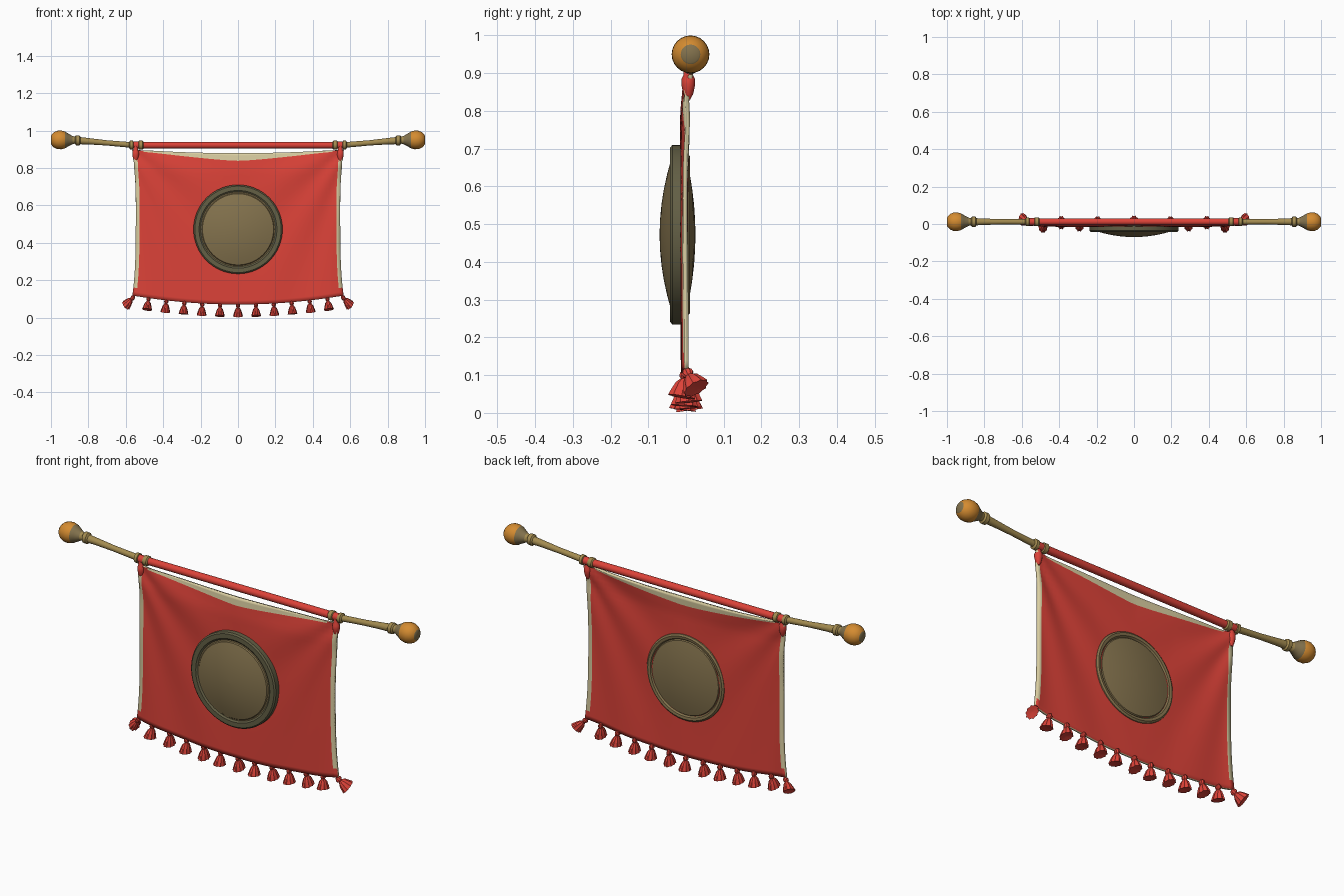
import bpy, bmesh, math
from mathutils import Matrix, Vector

if "Cube" in bpy.data.objects:
    bpy.data.objects.remove(bpy.data.objects["Cube"])


def mat(name, rgb):
    m = bpy.data.materials.new(name)
    m.diffuse_color = (*rgb, 1)
    m.use_nodes = True
    m.node_tree.nodes["Principled BSDF"].inputs["Base Color"].default_value = m.diffuse_color
    return m


RED = mat("red cloth", (0.72, 0.055, 0.04))
CREAM = mat("cream lining", (0.70, 0.62, 0.36))
GOLD = mat("dull gold", (0.37, 0.26, 0.08))
OLIVE = mat("olive bronze", (0.23, 0.17, 0.075))
DARK = mat("dark bronze", (0.125, 0.115, 0.06))
ORANGE = mat("orange", (0.66, 0.26, 0.03))


def finish(bm, name, mats, angle=40):
    me = bpy.data.meshes.new(name)
    bm.to_mesh(me)
    bm.free()
    for m in mats:
        me.materials.append(m)
    ob = bpy.data.objects.new(name, me)
    bpy.context.collection.objects.link(ob)
    bpy.ops.object.select_all(action='DESELECT')
    ob.select_set(True)
    bpy.context.view_layer.objects.active = ob
    bpy.ops.object.shade_smooth_by_angle(angle=math.radians(angle))
    return ob


def lathe(name, rings, mats, frame, seg=24, star=0.0, angle=40):
    """rings: (height, radius, sideways shift, material of the band that follows)."""
    bm = bmesh.new()
    loops = []
    for h, r, s, _ in rings:
        loop = []
        for i in range(seg):
            a = math.tau * i / seg
            q = r * (1 - star * (i % 2))
            loop.append(bm.verts.new((q * math.cos(a) + s, q * math.sin(a), h)))
        loops.append(loop)
    for (a, b), ring in zip(zip(loops, loops[1:]), rings):
        for i in range(seg):
            j = (i + 1) % seg
            bm.faces.new((a[i], a[j], b[j], b[i])).material_index = ring[3]
    bm.faces.new(loops[0][::-1]).material_index = rings[0][3]
    bm.faces.new(loops[-1]).material_index = rings[-1][3]
    bm.transform(frame)
    bmesh.ops.recalc_face_normals(bm, faces=bm.faces)
    return finish(bm, name, mats, angle)


# Pole: half profile (x, radius, centre z, colour), mirrored to both sides
half = [(0.505, .018, .922, 1), (0.51, .024, .922, 1), (0.53, .024, .922, 1),
        (0.533, .019, .922, 0), (0.56, .019, .922, 1), (0.562, .024, .922, 1),
        (0.577, .024, .923, 1), (0.582, .015, .924, 1), (0.70, .014, .934, 1),
        (0.80, .017, .943, 1), (0.842, .019, .946, 1), (0.848, .027, .947, 1),
        (0.866, .027, .948, 1), (0.872, .019, .949, 1), (0.885, .022, .949, 2),
        (0.91, .036, .95, 2), (0.925, .045, .95, 3), (0.945, .050, .95, 3),
        (0.965, .049, .95, 3), (0.982, .042, .95, 3), (0.993, .032, .95, 3),
        (0.997, .026, .95, 2), (1.0, .022, .95, 2)]
left = [(-half[i][0], half[i][1], half[i][2], half[i - 1][3] if i else 0)
        for i in range(len(half) - 1, -1, -1)]
X_AXIS = Matrix(((0, 0, 1, 0), (0, 1, 0, .012), (1, 0, 0, 0), (0, 0, 0, 1)))
lathe("pole", left + half, [RED, GOLD, OLIVE, ORANGE], X_AXIS)

# Cloth outline curves, u runs -1..1 across
top = lambda u: 0.879 + 0.018 * u * u
seam = lambda u: min(top(u) - .003, 0.836 + 0.057 * (u * u + .004) ** .6)
bottom = lambda u: 0.07 + 0.048 * u * u


def cloth_y(u, t):
    """Soft folds fanning from the upper corners; edges curl back a little."""
    d = math.atan2(t + .08, 1.12 - abs(u))
    fold = math.sin(d * 13) * min(1, 2.5 * abs(u))
    return -.006 + .004 * fold * (1 - .3 * t) + .007 * abs(u) ** 8 + .008 * max(0, .12 - t) / .12


# Banner cloth: cream side hems and top lining, red panel
bm = bmesh.new()
us = [-1, -.963] + [-.963 + 1.926 * i / 56 for i in range(1, 56)] + [.963, 1]
BAND, ROWS = 3, 36
grid = []
for k in range(BAND + ROWS + 1):
    row = []
    for u in us:
        if k <= BAND:
            z = top(u) + (seam(u) - top(u)) * k / BAND
        else:
            z = seam(u) + (bottom(u) - seam(u)) * (k - BAND) / ROWS
        t = (top(u) - z) / (top(u) - bottom(u))
        x = u * (.546 + .018 * abs(2 * t - 1) ** 3)
        row.append(bm.verts.new((x, cloth_y(u, t), z)))
    grid.append(row)
for k in range(BAND + ROWS):
    for i in range(len(us) - 1):
        f = bm.faces.new((grid[k][i], grid[k + 1][i], grid[k + 1][i + 1], grid[k][i + 1]))
        mid = abs(us[i] + us[i + 1]) / 2
        hem = mid > .963 and 2 < k < BAND + ROWS - 2
        f.material_index = int(hem or (k < BAND and mid < .9))
cloth = finish(bm, "banner_cloth", [RED, CREAM], 60)
sol = cloth.modifiers.new("thickness", 'SOLIDIFY')
sol.thickness = .012
sol.offset = 0
sol.material_offset_rim = 1

# Round shield plate: domed on both faces, with raised rims
Y_AXIS = Matrix.Translation((0, 0, .472)) @ Matrix.Rotation(math.radians(90), 4, 'X')
dome = lambda r, edge, peak: edge + (peak - edge) * (1 - (r / .19) ** 2)
front = [(dome(r, .042, .07), r, 0, 0) for r in (.19, .16, .12, .08, .04, .004)]
back = [(-dome(r, .004, .025), r, 0, 0) for r in (.004, .04, .08, .12, .16, .185)]
plate = back + [(0, .189, 0, 0), (-.008, .195, 0, 0), (-.010, .208, 0, 0), (-.004, .216, 0, 0),
                (.008, .218, 0, 0), (.010, .238, 0, 1), (.036, .238, 0, 1), (.042, .231, 0, 1),
                (.042, .208, 0, 1), (.036, .2, 0, 0), (.037, .194, 0, 0)] + front
lathe("shield_plate", plate, [OLIVE, DARK], Y_AXIS, 64, angle=35)

# Corner ties between the pole and the cloth
for s in (-1, 1):
    tie = [(.925, .012, 0, 0), (.895, .013, 0, 0), (.885, .018, 0, 0), (.868, .018, 0, 0),
           (.845, .013, 0, 0), (.83, .005, 0, 0)]
    lathe("corner_tie", tie, [RED], Matrix.Translation((s * .547, .006, 0)), 12)

# Tassels along the lower edge, the outer pair swinging out
skirt = [(.004, .006, 0, 0), (-.006, .012, 0, 0), (-.014, .012, 0, 0), (-.02, .008, 0, 0),
         (-.032, .017, 0, 0), (-.05, .023, 0, 0), (-.068, .028, 0, 0), (-.064, .004, 0, 0)]
for i in range(-6, 7):
    corner = abs(i) == 6
    x = math.copysign(.557, i) if corner else i * .0955
    z = .112 if corner else bottom(x / .56) + .004
    swing = math.radians(-math.copysign(38, i) if corner else -i * 1.5)
    lean = math.radians(30 if corner else (8, -8, 5, -4, 6, -10)[abs(i)])
    place = (Matrix.Translation((x, 0, z)) @ Matrix.Rotation(lean, 4, 'X')
             @ Matrix.Rotation(swing, 4, 'Y') @ Matrix.Diagonal((.95, 1.35, 1, 1)))
    lathe("tassel", skirt, [RED], place, 20, .14)
